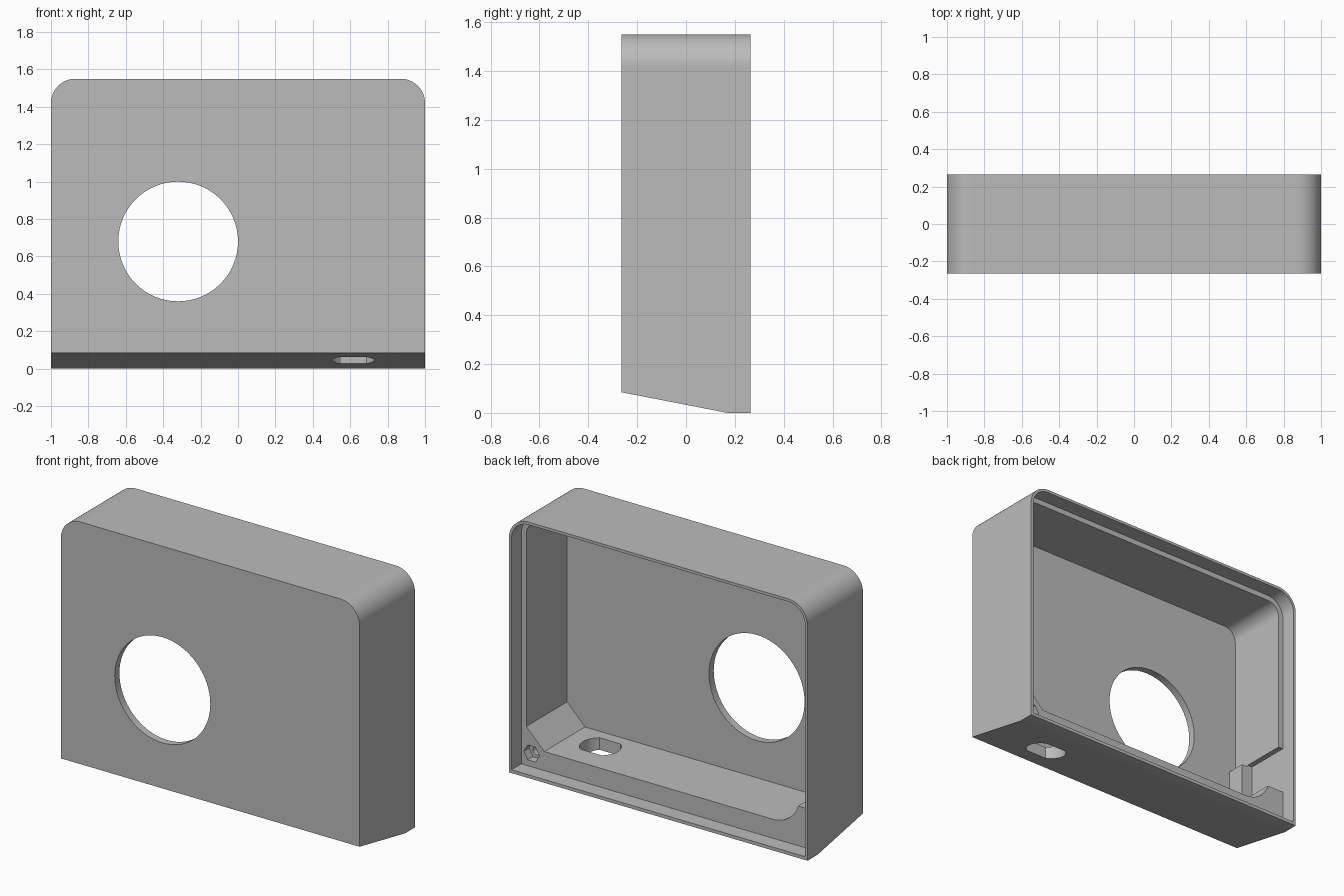
import bpy, bmesh, math
from mathutils import Vector

cube = bpy.data.objects.get("Cube")
if cube:
    bpy.data.objects.remove(cube, do_unlink=True)

grey = bpy.data.materials.new("plain grey")
grey.use_nodes = True
grey.diffuse_color = (0.5, 0.5, 0.5, 1)
grey.node_tree.nodes["Principled BSDF"].inputs["Base Color"].default_value = (0.5, 0.5, 0.5, 1)


def arc(cx, cy, r, start, end, steps=14):
    angles = [math.radians(start + (end - start) * i / steps) for i in range(steps + 1)]
    return [(cx + r * math.cos(a), cy + r * math.sin(a)) for a in angles]


def prism(name, points, axis, low, high):
    """Extrude a 2D outline along an axis: y takes (x, z), x takes (y, z), z takes (x, y)."""
    place = {"x": lambda p, d: (d, p[0], p[1]),
             "y": lambda p, d: (p[0], d, p[1]),
             "z": lambda p, d: (p[0], p[1], d)}[axis]
    bm = bmesh.new()
    face = bm.faces.new([bm.verts.new(place(p, low)) for p in points])
    top = bmesh.ops.extrude_face_region(bm, geom=[face])["geom"]
    shift = Vector(place((0, 0), high - low))
    bmesh.ops.translate(bm, vec=shift, verts=[v for v in top if isinstance(v, bmesh.types.BMVert)])
    bmesh.ops.recalc_face_normals(bm, faces=bm.faces)
    mesh = bpy.data.meshes.new(name)
    bm.to_mesh(mesh)
    bm.free()
    mesh.materials.append(grey)
    obj = bpy.data.objects.new(name, mesh)
    bpy.context.collection.objects.link(obj)
    return obj


def rect(x0, x1, z0, z1):
    return [(x0, z0), (x1, z0), (x1, z1), (x0, z1)]


def arch(half, bottom, top, r):
    """Outline with square bottom corners and rounded top corners."""
    return ([(-half, bottom), (half, bottom)]
            + arc(half - r, top - r, r, 0, 90) + arc(r - half, top - r, r, 90, 180))


def combine(body, other, operation):
    other.hide_render = True
    mod = body.modifiers.new(operation, "BOOLEAN")
    mod.operation = operation
    mod.solver = "EXACT"
    mod.object = other
    bpy.ops.object.select_all(action="DESELECT")
    bpy.context.view_layer.objects.active = body
    body.select_set(True)
    bpy.ops.object.modifier_apply(modifier=mod.name)
    bpy.data.objects.remove(other, do_unlink=True)


FRONT, BACK, LEDGE, INNER = -0.265, 0.265, 0.17, -0.22

# Outer shell with a sloped underside
housing = prism("housing", arch(1.0, 0, 1.55, 0.13), "y", FRONT, BACK)
slope = [(-0.365, 0.104), (LEDGE, 0), (LEDGE, -0.2), (-0.365, -0.2)]
combine(housing, prism("slope_cutter", slope, "x", -1.2, 1.2), "DIFFERENCE")

# Shallow recess for the back cover
combine(housing, prism("cover_recess", arch(0.983, 0.02, 1.533, 0.113), "y", LEDGE, 0.4), "DIFFERENCE")

# Main cavity: chamfered lower left corner, curved step at lower right
floor = 0.135
r = 0.08
cavity = ([(0.83, floor), (0.95, 0.255)]
          + arc(0.95 - r, 1.5 - r, r, 0, 90) + arc(r - 0.95, 1.5 - r, r, 90, 180)
          + [(-0.95, 0.26)] + arc(-0.70, floor + 0.178, 0.178, 197, 270))
combine(housing, prism("cavity", cavity, "y", INNER, 0.2), "DIFFERENCE")

# Side pocket and the rib in front of it
combine(housing, prism("side_pocket", rect(-0.983, -0.9, 0.26, 0.55), "y", -0.107, 0.2), "DIFFERENCE")
combine(housing, prism("corner_rib", rect(-0.97, -0.907, 0.11, 0.54), "y", -0.24, -0.107), "UNION")

# Round opening in the front wall
combine(housing, prism("front_opening", arc(-0.32, 0.68, 0.32, 0, 354.375, 63), "y", -0.4, -0.15), "DIFFERENCE")

# Flat-sided cable slot through the floor
slot = arc(0.615, -0.06, 0.115, -52, 52) + arc(0.615, -0.06, 0.115, 128, 232)
combine(housing, prism("cable_slot", slot, "z", -0.1, 0.2), "DIFFERENCE")

# Hexagonal nut pocket with a screw hole behind it
combine(housing, prism("nut_pocket", arc(0.915, 0.1, 0.052, 0, 300, 5), "y", 0.12, 0.2), "DIFFERENCE")
combine(housing, prism("screw_hole", arc(0.915, 0.1, 0.027, 0, 345, 23), "y", 0.0, 0.15), "DIFFERENCE")

# Smooth the rounded areas, keep flat faces flat
bpy.ops.object.select_all(action="DESELECT")
housing.select_set(True)
bpy.context.view_layer.objects.active = housing
bpy.ops.object.shade_smooth_by_angle(angle=math.radians(30))
weighted = housing.modifiers.new("weighted normals", "WEIGHTED_NORMAL")
weighted.keep_sharp = True
